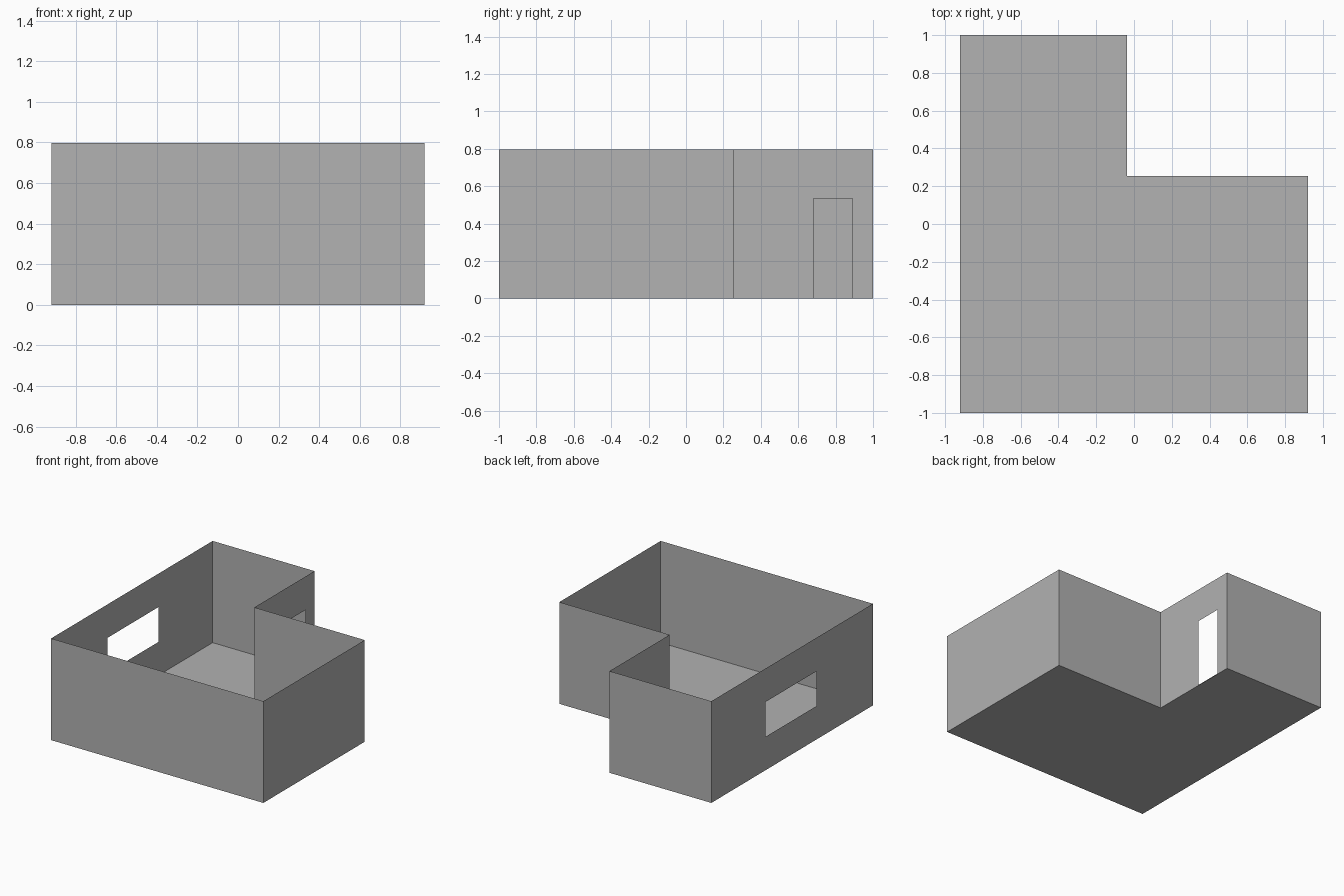
import bpy
import bmesh
from mathutils import Vector

cube = bpy.data.objects.get("Cube")
if cube:
    bpy.data.objects.remove(cube, do_unlink=True)

HEIGHT = 0.797

# One plain grey for the whole room
grey = bpy.data.materials.new("plain_grey")
grey.use_nodes = True
colour = (0.445, 0.445, 0.445, 1)
grey.diffuse_color = colour
grey.node_tree.nodes["Principled BSDF"].inputs["Base Color"].default_value = colour


def finish(name, bm):
    mesh = bpy.data.meshes.new(name)
    bm.to_mesh(mesh)
    bm.free()
    mesh.materials.append(grey)
    obj = bpy.data.objects.new(name, mesh)
    bpy.context.collection.objects.link(obj)


def wall(name, start, end, opening=None):
    """Thin upright sheet; opening = (from, to, sill, head) along the wall."""
    a, b = Vector((*start, 0)), Vector((*end, 0))
    length = (b - a).length
    along = (b - a).normalized()
    us, zs = {0, length}, {0, HEIGHT}
    if opening:
        us.update(opening[:2])
        zs.update(opening[2:])
    us, zs = sorted(us), sorted(zs)
    bm = bmesh.new()
    grid = [[bm.verts.new(a + along * u + Vector((0, 0, z))) for z in zs] for u in us]
    for i in range(len(us) - 1):
        for j in range(len(zs) - 1):
            if opening and us[i] == opening[0] and zs[j] == opening[2]:
                continue
            bm.faces.new((grid[i][j], grid[i + 1][j], grid[i + 1][j + 1], grid[i][j + 1]))
    finish(name, bm)


# L-shaped outline, anticlockwise from the front right corner
outline = [(-0.92, -1), (0.92, -1), (0.92, 0.255), (-0.037, 0.255), (-0.037, 1), (-0.92, 1)]

# Floor
bm = bmesh.new()
bm.faces.new([bm.verts.new((x, y, 0)) for x, y in outline])
finish("floor", bm)

# Walls, with a doorway in the recess and a window in the long side
names = ["front_wall", "left_wall", "recess_back_wall", "doorway_wall", "back_wall", "window_wall"]
openings = {
    "doorway_wall": (0.427, 0.635, 0, 0.535),
    "window_wall": (0.67, 1.3, 0.262, 0.535),
}
for i, name in enumerate(names):
    wall(name, outline[i], outline[(i + 1) % len(outline)], openings.get(name))
